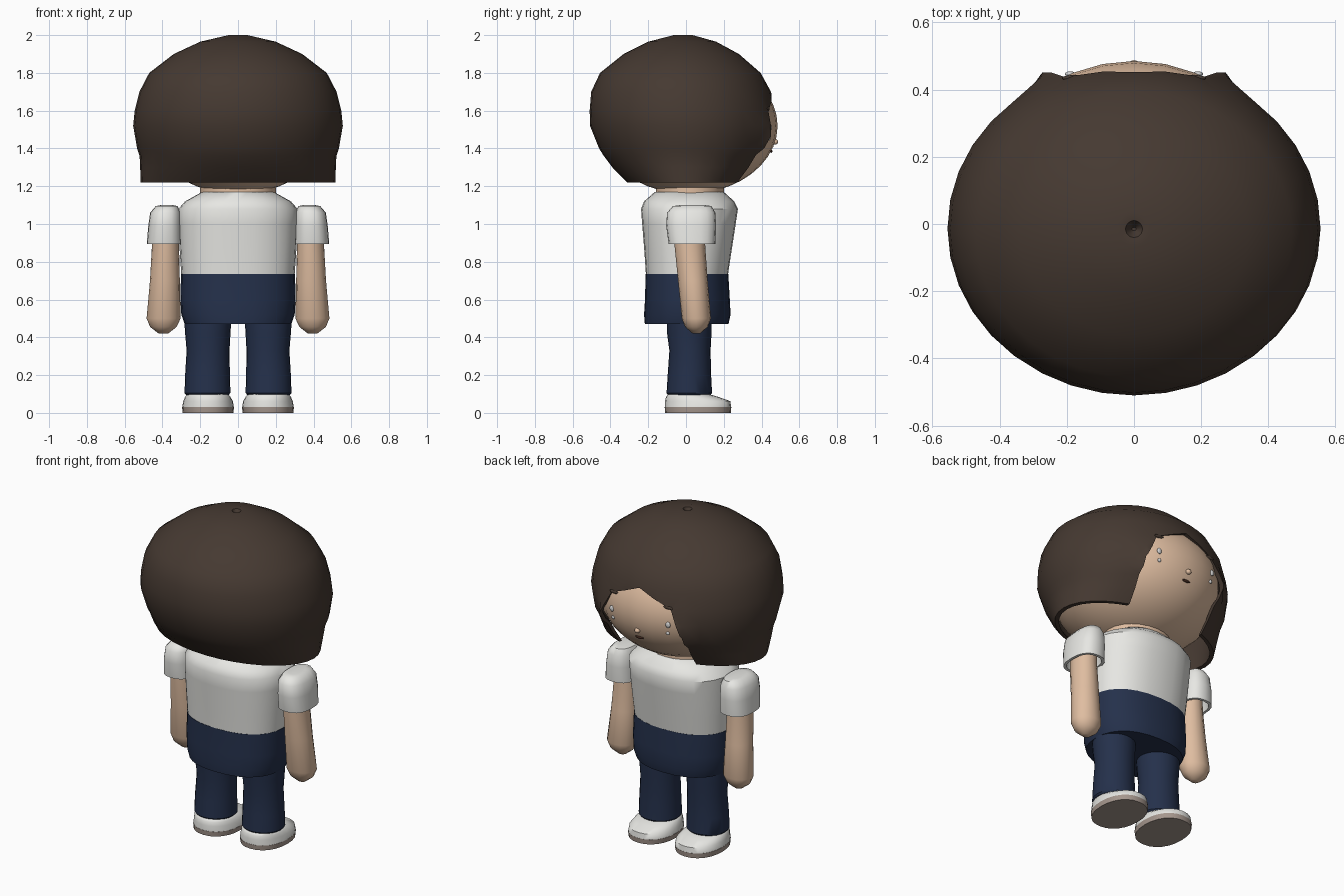
import bpy, bmesh, math
from mathutils import Matrix

cube = bpy.data.objects.get("Cube")
if cube:
    bpy.data.objects.remove(cube)


def material(name, r, g, b):
    m = bpy.data.materials.new(name)
    m.use_nodes = True
    m.diffuse_color = (r, g, b, 1)
    bsdf = m.node_tree.nodes["Principled BSDF"]
    bsdf.inputs["Base Color"].default_value = (r, g, b, 1)
    bsdf.inputs["Roughness"].default_value = 0.8
    return m


HAIR = material("dark brown", .06, .041, .031)
SKIN = material("skin", .74, .51, .355)
WHITE = material("cloth white", .8, .8, .77)
NAVY = material("navy", .018, .03, .07)
SOLE = material("taupe", .38, .31, .27)
MOUTH = material("mouth brown", .05, .02, .012)
GLINT = material("glint grey", .68, .68, .68)


def finish(name, bm, mat, angle=40):
    bmesh.ops.recalc_face_normals(bm, faces=bm.faces)
    mesh = bpy.data.meshes.new(name)
    bm.to_mesh(mesh)
    bm.free()
    mesh.materials.append(mat)
    ob = bpy.data.objects.new(name, mesh)
    bpy.context.collection.objects.link(ob)
    smooth(ob, angle)
    return ob


def smooth(ob, angle):
    bpy.ops.object.select_all(action='DESELECT')
    ob.select_set(True)
    bpy.context.view_layer.objects.active = ob
    bpy.ops.object.shade_smooth_by_angle(angle=math.radians(angle))


def loft(name, rings, mat, side=1, n=24, power=2.0, angle=40):
    """Skin rounded rings given as (z, x min, x max, y min, y max)."""
    bm = bmesh.new()
    loops = []
    for z, x0, x1, y0, y1 in rings:
        loop = []
        for i in range(n):
            a = math.tau * i / n
            c, s = math.cos(a), math.sin(a)
            c = math.copysign(abs(c) ** (2 / power), c)
            s = math.copysign(abs(s) ** (2 / power), s)
            x = (x0 + x1) / 2 + c * (x1 - x0) / 2
            y = (y0 + y1) / 2 + s * (y1 - y0) / 2
            loop.append(bm.verts.new((side * x, y, z)))
        loops.append(loop)
    for a, b in zip(loops, loops[1:]):
        for i in range(n):
            j = (i + 1) % n
            bm.faces.new((a[i], a[j], b[j], b[i]))
    bm.faces.new(loops[0])
    bm.faces.new(loops[-1])
    return finish(name, bm, mat, angle)


def ball(name, center, radii, mat, u=24, v=16):
    bm = bmesh.new()
    mtx = Matrix.Translation(center) @ Matrix.Diagonal((*radii, 1))
    bmesh.ops.create_uvsphere(bm, u_segments=u, v_segments=v, radius=1, matrix=mtx)
    return finish(name, bm, mat, 80)


# Head and neck
HC, HR = (0, .013, 1.52), (.48, .472, .36)
ball("head", HC, HR, SKIN, 32, 20)
loft("neck", [(1.1, -.2, .2, -.16, .2), (1.28, -.2, .2, -.16, .2)], SKIN)


def face_y(x, z):
    k = 1 - (x / HR[0]) ** 2 - ((z - HC[2]) / HR[2]) ** 2
    return HC[1] + HR[1] * math.sqrt(k)


def on_face(name, x, z, rx, rz, depth, mat):
    ball(name, (x, face_y(x, z), z), (rx, depth, rz), mat, 12, 8)


# Face details
for s, label in ((1, "left"), (-1, "right")):
    on_face(label + "_eye_glint", s * .19, 1.51, .016, .018, .008, GLINT)
    on_face(label + "_small_glint", s * .185, 1.455, .011, .011, .008, GLINT)
    on_face(label + "_brow", s * .18, 1.61, .035, .01, .009, HAIR)
on_face("nose", 0, 1.435, .017, .015, .016, SKIN)
on_face("mouth", 0, 1.385, .028, .008, .007, MOUTH)

# Hair: hollow bob made of an outer and an inner skin: (z, half width, back, front)
outer = [
    (1.965, .006, -.02, -.01), (1.997, .025, -.04, .01), (2.0, .05, -.065, .035),
    (1.965, .2, -.2, .16), (1.9, .34, -.33, .28), (1.8, .47, -.455, .395),
    (1.7, .522, -.502, .45), (1.6, .547, -.51, .472), (1.52, .555, -.508, .482),
    (1.4, .534, -.46, .46), (1.36, .521, -.435, .432), (1.3, .518, -.39, .388),
    (1.22, .515, -.31, .315)]
rings = [(z, -w, w, b, f) for z, w, b, f in outer]
inner = [(z if z < 1.7 else z - .025, -w * .95, w * .95, b * .94, f * .94)
         for z, w, b, f in reversed(outer[3:])]
hair = loft("hair", rings + inner, HAIR, n=36)

# Face opening with a pointed fringe
half = [(.2, 1.605), (.28, 1.45), (.25, 1.1)]
outline = [(0, 1.69)] + half + [(-x, z) for x, z in reversed(half)]
bm = bmesh.new()
near = [bm.verts.new((x, .1, z)) for x, z in outline]
far = [bm.verts.new((x, .8, z)) for x, z in outline]
bm.faces.new(near)
bm.faces.new(far)
for i in range(len(outline)):
    j = (i + 1) % len(outline)
    bm.faces.new((near[i], near[j], far[j], far[i]))
cutter = finish("opening_cutter", bm, HAIR)
cutter.hide_render = True
cut = hair.modifiers.new("opening", 'BOOLEAN')
cut.operation, cut.solver, cut.object = 'DIFFERENCE', 'EXACT', cutter
bpy.context.view_layer.objects.active = hair
bpy.ops.object.modifier_apply(modifier=cut.name)
bpy.data.objects.remove(cutter)
# Flare the lock edges forward
for v in hair.data.vertices:
    if v.co.y > .3 and .22 < abs(v.co.x) < .285 and 1.38 < v.co.z < 1.57:
        v.co.y += .045 * max(0, 1 - abs(v.co.z - 1.46) / .11)
smooth(hair, 35)

# Torso
loft("shirt", [(.73, -.3, .3, -.212, .222), (.85, -.308, .308, -.22, .24),
               (1.0, -.315, .315, -.232, .263), (1.08, -.315, .315, -.238, .275),
               (1.12, -.28, .28, -.222, .255), (1.17, -.19, .19, -.165, .2)],
     WHITE, n=28, power=2.3)
loft("trouser_top", [(.735, -.302, .302, -.214, .224), (.6, -.305, .305, -.217, .232),
                     (.52, -.3, .3, -.222, .236), (.47, -.282, .282, -.218, .225)],
     NAVY, n=28, power=2.3)

# Limbs and shoes
for s, label in ((1, "left"), (-1, "right")):
    loft(label + "_leg", [(.5, .035, .285, -.1, .135), (.42, .04, .28, -.1, .135),
                          (.33, .045, .272, -.088, .13), (.2, .043, .28, -.097, .133),
                          (.105, .04, .283, -.103, .138), (.095, .05, .275, -.095, .13)],
         NAVY, s)
    loft(label + "_sole", [(0, .025, .293, -.11, .237), (.03, .021, .296, -.113, .24)],
         SOLE, s, power=2.2)
    loft(label + "_shoe", [(.03, .022, .295, -.112, .239), (.062, .027, .29, -.111, .235),
                           (.085, .04, .28, -.106, .17), (.1, .055, .268, -.095, .12)],
         WHITE, s, power=2.2, angle=60)
    loft(label + "_arm", [(1.0, .315, .45, -.06, .1), (.88, .312, .456, -.06, .102),
                          (.7, .308, .466, -.042, .115), (.5, .304, .484, -.022, .132),
                          (.455, .325, .465, -.005, .115), (.42, .37, .42, .035, .075)],
         SKIN, s, n=16, angle=60)
    loft(label + "_sleeve", [(1.1, .345, .41, -.03, .1), (1.095, .32, .435, -.07, .135),
                             (1.06, .302, .465, -.1, .155), (.99, .298, .475, -.105, .16),
                             (.895, .295, .483, -.092, .155), (.895, .31, .468, -.075, .138),
                             (.97, .315, .46, -.07, .13)],
         WHITE, s, n=20, power=2.5, angle=50)
